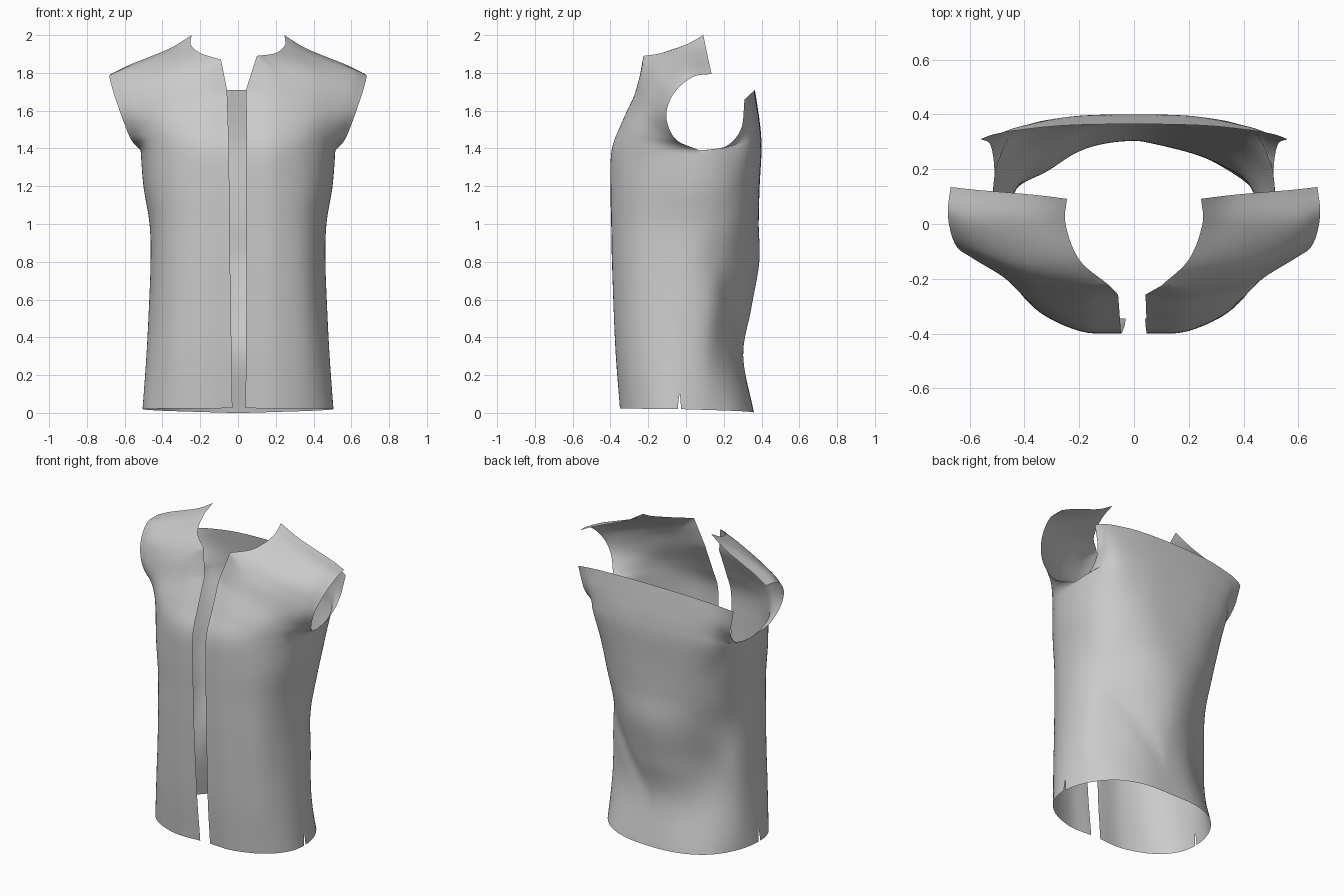
import bpy, math
from mathutils import Vector

if "Cube" in bpy.data.objects:
    bpy.data.objects.remove(bpy.data.objects["Cube"])

SUB_V, SUB_U = 10, 10


def spline(pts, sub, breaks=(), before=None, after=None):
    """Catmull-Rom through pts, with sharp corners at the break indices."""
    cuts = [0, *sorted(breaks), len(pts) - 1]
    out = [pts[0].copy()]
    for a, b in zip(cuts, cuts[1:]):
        part = pts[a:b + 1]
        ext = [before or part[0] * 2 - part[1], *part, after or part[-1] * 2 - part[-2]]
        for i in range(1, len(ext) - 2):
            p0, p1, p2, p3 = ext[i - 1:i + 3]
            for k in range(1, sub + 1):
                t = k / sub
                out.append(0.5 * (2 * p1 + (p2 - p0) * t
                                  + (2 * p0 - 5 * p1 + 4 * p2 - p3) * t * t
                                  + (3 * p1 - p0 - 3 * p2 + p3) * t ** 3))
    return out


def grid(rows, breaks, neighbour, both=False):
    """Spline up each column, then across each row. The neighbour column lies
    beyond the seam, so the panels meet smoothly; this fades above the underarm."""
    cols = [spline([r[c] for r in rows], SUB_V, breaks.get(c, ()))
            for c in range(len(rows[0]))]
    side = spline(neighbour, SUB_V)
    out = []
    for i, r in enumerate(zip(*cols)):
        natural = r[-1] * 2 - r[-2]
        if i < len(side):
            bend = side[i] - natural
        fade = max(0, 1 - max(0, i - len(side) + 1) / (1.5 * SUB_V))
        after = natural + bend * fade
        before = Vector((-after.x, after.y, after.z)) if both else None
        out.append(spline(list(r), SUB_U, (), before, after))
    return out


def panel(name, pts, flip=False):
    n = len(pts[0])
    faces = []
    for r in range(len(pts) - 1):
        for c in range(n - 1):
            f = [r * n + c, r * n + c + 1, (r + 1) * n + c + 1, (r + 1) * n + c]
            faces.append(f[::-1] if flip else f)
    mesh = bpy.data.meshes.new(name)
    mesh.from_pydata([p for r in pts for p in r], [], faces)
    mesh.shade_smooth()
    ob = bpy.data.objects.new(name, mesh)
    bpy.context.collection.objects.link(ob)


def open_notch(pts, col, sign):
    """Pull the side seam apart near the hem."""
    for row in pts:
        gap = max(0, 1 - row[col].z / 0.1)
        row[col].y += sign * 0.01 * gap ** 0.6


# Shared side seam, hem to underarm
SEAM = [(.505, -.035, .02), (.485, -.03, .3), (.472, -.02, .55), (.463, 0, .8),
        (.468, .01, 1.0), (.50, .03, 1.2), (.515, .07, 1.39)]

# Front panel: level sections (x, y) from the opening towards the seam
FRONT_LOW = [
    (.04, -.345, .2, -.345, .37, -.28, .475, -.17),
    (.042, -.37, .2, -.365, .36, -.30, .455, -.18),
    (.044, -.382, .2, -.376, .355, -.305, .44, -.18),
    (.045, -.392, .2, -.383, .35, -.31, .432, -.18),
    (.045, -.396, .2, -.386, .35, -.31, .435, -.18),
    (.045, -.40, .2, -.39, .36, -.31, .46, -.17),
    (.045, -.393, .2, -.385, .365, -.30, .478, -.155)]
# Front panel: chest to shoulder seam, neckline to armhole
FRONT_HIGH = [
    (.045, -.338, 1.53, .2, -.342, 1.52, .375, -.28, 1.50, .505, -.155, 1.475, .565, -.05, 1.445),
    (.042, -.258, 1.71, .2, -.278, 1.66, .38, -.24, 1.61, .53, -.16, 1.57, .605, -.10, 1.54),
    (.10, -.225, 1.89, .22, -.225, 1.79, .39, -.20, 1.72, .55, -.14, 1.66, .637, -.095, 1.63),
    (.20, -.13, 1.905, .29, -.14, 1.86, .42, -.135, 1.80, .58, -.09, 1.745, .665, -.045, 1.715),
    (.25, 0, 1.95, .34, 0, 1.91, .46, 0, 1.865, .60, .01, 1.815, .68, .04, 1.78),
    (.245, .092, 2.0, .35, .105, 1.935, .46, .115, 1.888, .58, .125, 1.84, .67, .135, 1.795)]
LEFT_EDGE = [.03, .034, .038, .042, .044, .046, .048, .052, .058, .09]

# Back panel: level sections from the middle towards the seam
BACK_LOW = [
    (0, .36, .2, .345, .36, .27, .465, .13),
    (0, .303, .17, .28, .33, .21, .45, .11),
    (0, .345, .17, .305, .33, .215, .44, .12),
    (0, .388, .18, .35, .34, .245, .43, .13),
    (0, .385, .2, .36, .36, .28, .445, .16),
    (0, .39, .22, .375, .38, .31, .475, .19),
    (0, .40, .24, .39, .42, .34, .495, .22)]
BACK_HIGH = [
    (0, .395, 1.5, .25, .387, 1.49, .42, .35, 1.47, .485, .27, 1.43, .51, .2, 1.405),
    (0, .382, 1.6, .25, .376, 1.59, .42, .355, 1.57, .495, .32, 1.54, .525, .29, 1.50),
    (0, .365, 1.71, .25, .36, 1.705, .42, .343, 1.69, .51, .328, 1.675, .56, .31, 1.66)]


def control_rows(low, high, hem):
    rows = []
    for i, (flat, s) in enumerate(zip(low, SEAM)):
        row = []
        for c in range(4):
            z = s[2] if i else hem + (s[2] - hem) * c / 4
            row.append(Vector((flat[2 * c], flat[2 * c + 1], z)))
        rows.append(row + [Vector(s)])
    for h in high:
        rows.append([Vector(h[k:k + 3]) for k in range(0, 15, 3)])
    return rows


back = control_rows(BACK_LOW, BACK_HIGH, 0)
front = control_rows(FRONT_LOW, FRONT_HIGH, .025)

# Two front panels, the left one with its own opening edge
for name, side in (("front_panel_right", 1), ("front_panel_left", -1)):
    rows = control_rows(FRONT_LOW, FRONT_HIGH, .025)
    if side < 0:
        for row, x in zip(rows, LEFT_EDGE):
            row[0].x = x
        rows[9][0].z = 1.87
    pts = grid(rows, {0: (8, 9), 4: (6,)}, [r[3] for r in back[:7]])
    open_notch(pts, -1, -1)
    for row in pts:
        for p in row:
            p.x *= side
    panel(name, pts, flip=side < 0)

# Back panel, mirrored about the middle (columns run from +x to -x)
full = [r[::-1] + [Vector((-p.x, p.y, p.z)) for p in r[1:]] for r in back]
beyond = [Vector((-r[3].x, r[3].y, r[3].z)) for r in front[:7]]
pts = grid(full, {0: (6,), 8: (6,)}, beyond, both=True)
open_notch(pts, 0, 1)
open_notch(pts, -1, 1)
# Drape in the lower back: slanting fold on the right, broad hollow on the left
for row in pts:
    for p in row:
        if p.x > 0:
            off = (p.z - (.25 + 1.15 * p.x)) / 1.52
            fade = math.sin(math.pi * min(1, max(0, (p.x - .02) / .42)))
            p.y -= .016 * fade * math.exp(-(off / .07) ** 2)
        else:
            p.y -= .025 * math.exp(-((p.x + .31) / .09) ** 2 - ((p.z - .52) / .2) ** 2)
panel("back_panel", pts)
